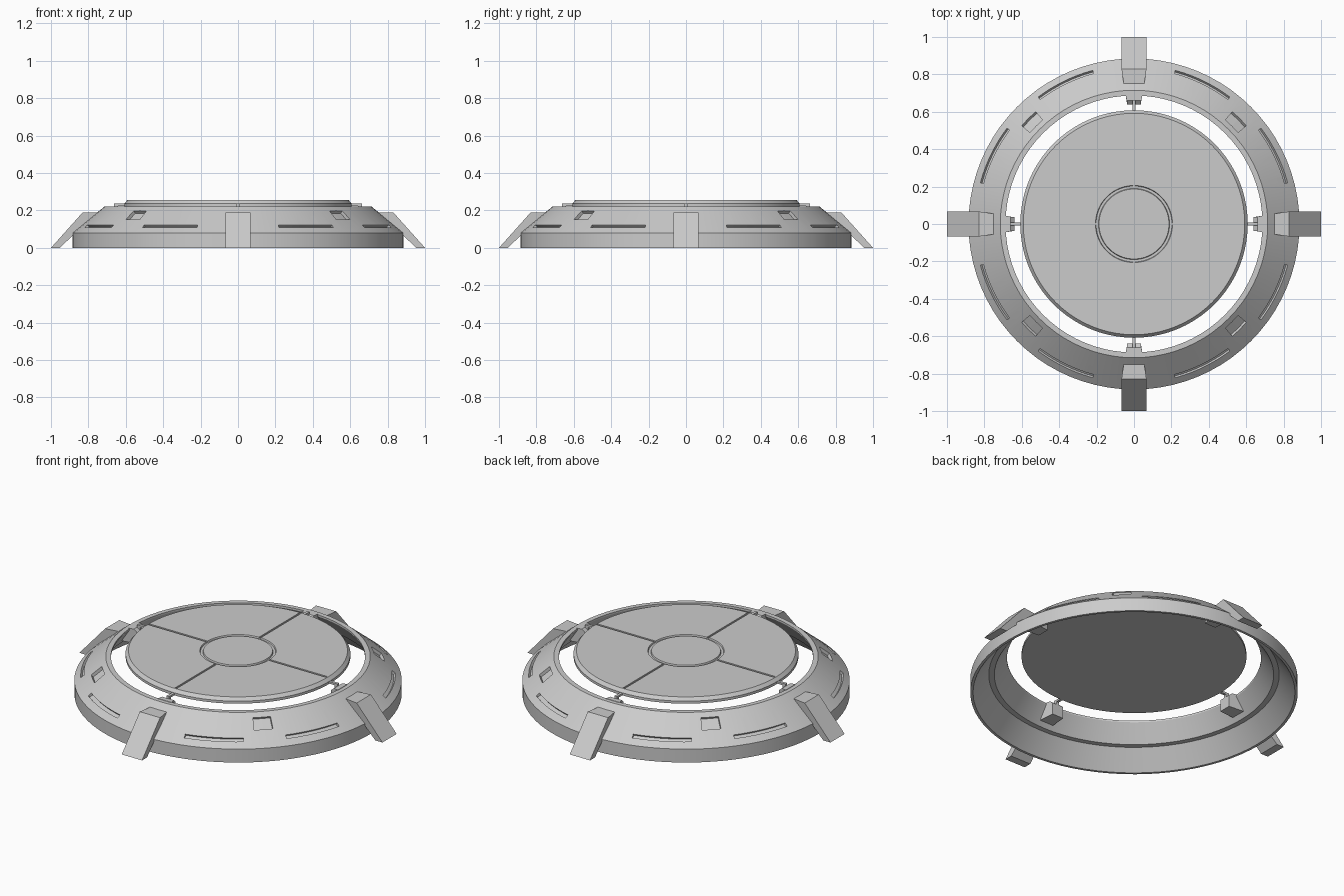
import bpy, bmesh, math
from mathutils import Matrix, Vector

if "Cube" in bpy.data.objects:
    bpy.data.objects.remove(bpy.data.objects["Cube"])

TAU = math.tau


def finish(bm, name, smooth=False):
    bmesh.ops.remove_doubles(bm, verts=bm.verts, dist=1e-5)
    bmesh.ops.recalc_face_normals(bm, faces=bm.faces)
    me = bpy.data.meshes.new(name)
    bm.to_mesh(me)
    bm.free()
    ob = bpy.data.objects.new(name, me)
    bpy.context.collection.objects.link(ob)
    if smooth:
        select(ob)
        bpy.ops.object.shade_smooth_by_angle(angle=math.radians(20))
    return ob


def select(ob):
    bpy.ops.object.select_all(action='DESELECT')
    ob.select_set(True)
    bpy.context.view_layer.objects.active = ob


def sweep(bm, profile, a0=0.0, a1=TAU, steps=80):
    """Turn a closed (radius, z) profile around z; partial turns get end caps."""
    full = abs(a1 - a0 - TAU) < 1e-6
    rings = []
    for i in range(steps if full else steps + 1):
        a = a0 + (a1 - a0) * i / steps
        rings.append([bm.verts.new((r * math.cos(a), r * math.sin(a), z)) for r, z in profile])
    n = len(profile)
    for i in range(steps):
        p, q = rings[i], rings[(i + 1) % len(rings)]
        for j in range(n):
            k = (j + 1) % n
            bm.faces.new((p[j], p[k], q[k], q[j]))
    if not full:
        bm.faces.new(rings[0])
        bm.faces.new(rings[-1][::-1])


def prism(bm, profile, halves, turn):
    """Extrude an (x, z) profile sideways; halves gives half-width per point."""
    m = Matrix.Rotation(turn, 3, 'Z')
    a = [bm.verts.new(m @ Vector((x, -h, z))) for (x, z), h in zip(profile, halves)]
    b = [bm.verts.new(m @ Vector((x, h, z))) for (x, z), h in zip(profile, halves)]
    bm.faces.new(a)
    bm.faces.new(b[::-1])
    for j in range(len(a)):
        k = (j + 1) % len(a)
        bm.faces.new((a[j], b[j], b[k], a[k]))


def carve(target, cutter):
    cutter.hide_render = True
    mod = target.modifiers.new("carve", 'BOOLEAN')
    mod.operation = 'DIFFERENCE'
    mod.solver = 'EXACT'
    mod.object = cutter
    select(target)
    bpy.ops.object.modifier_apply(modifier=mod.name)
    bpy.data.objects.remove(cutter)


def slope_rect(r, z, half, depth):
    """Rectangle lying across the sloped outer face of the ring."""
    t, n = Vector((-0.772, 0.636)), Vector((0.636, 0.772))
    c = Vector((r, z))
    return [tuple(c + t * u * half + n * v * depth)
            for u, v in ((-1, -1), (1, -1), (1, 1), (-1, 1))]


# Outer ring: upright rim, sloped shoulder, narrow lip, stepped inside
bm = bmesh.new()
sweep(bm, [(0.885, 0), (0.885, 0.08), (0.715, 0.22), (0.687, 0.22),
           (0.687, 0.21), (0.755, 0.11), (0.785, 0.11), (0.87, 0)])
ring = finish(bm, "outer_ring", True)

# Recessed light slots and windows in the shoulder
bm = bmesh.new()
for q in range(4):
    base = q * TAU / 4
    for lo, hi in ((15, 37), (53, 75)):
        sweep(bm, slope_rect(0.842, 0.115, 0.011, 0.014),
              base + math.radians(lo), base + math.radians(hi), 8)
    mid = base + TAU / 8
    sweep(bm, slope_rect(0.77, 0.175, 0.037, 0.018), mid - 0.065, mid + 0.065, 2)
carve(ring, finish(bm, "shoulder_cutter"))

# Central platform with bevelled edge and circular groove
bm = bmesh.new()
outline = [(0.0, 0.255), (0.187, 0.255), (0.19, 0.247), (0.203, 0.247), (0.206, 0.255),
           (0.592, 0.255), (0.608, 0.237), (0.608, 0.222), (0.0, 0.222)]
rings = [[bm.verts.new((r * math.cos(i * TAU / 80), r * math.sin(i * TAU / 80), z))
          for i in range(80)] for r, z in outline[1:-1]]
for p, q in zip(rings, rings[1:]):
    for i in range(80):
        k = (i + 1) % 80
        bm.faces.new((p[i], q[i], q[k], p[k]))
bm.faces.new(rings[0])
bm.faces.new(rings[-1])
platform = finish(bm, "platform", True)

# Four straight grooves from the circle to the edge
bm = bmesh.new()
for q in range(4):
    prism(bm, [(0.2, 0.247), (0.585, 0.247), (0.585, 0.28), (0.2, 0.28)],
          [0.006] * 4, q * TAU / 4)
carve(platform, finish(bm, "groove_cutter"))

# Feet, brackets and pins at the four quarters
for q, side in enumerate(("right", "back", "left", "front")):
    turn = q * TAU / 4

    bm = bmesh.new()
    prism(bm, [(1.0, 0), (0.83, 0.19), (0.75, 0.19), (0.81, 0.135), (0.953, 0)],
          [0.067, 0.067, 0.055, 0.06, 0.067], turn)
    finish(bm, side + "_foot")

    bm = bmesh.new()
    prism(bm, [(0.64, 0.135), (0.64, 0.205), (0.66, 0.222), (0.69, 0.222), (0.735, 0.135)],
          [0.037, 0.037, 0.039, 0.045, 0.045], turn)
    finish(bm, side + "_bracket")

    bm = bmesh.new()
    prism(bm, [(0.6, 0.224), (0.6, 0.236), (0.662, 0.236), (0.662, 0.2), (0.642, 0.2),
               (0.642, 0.224)], [0.008] * 6, turn)
    finish(bm, side + "_pin")
